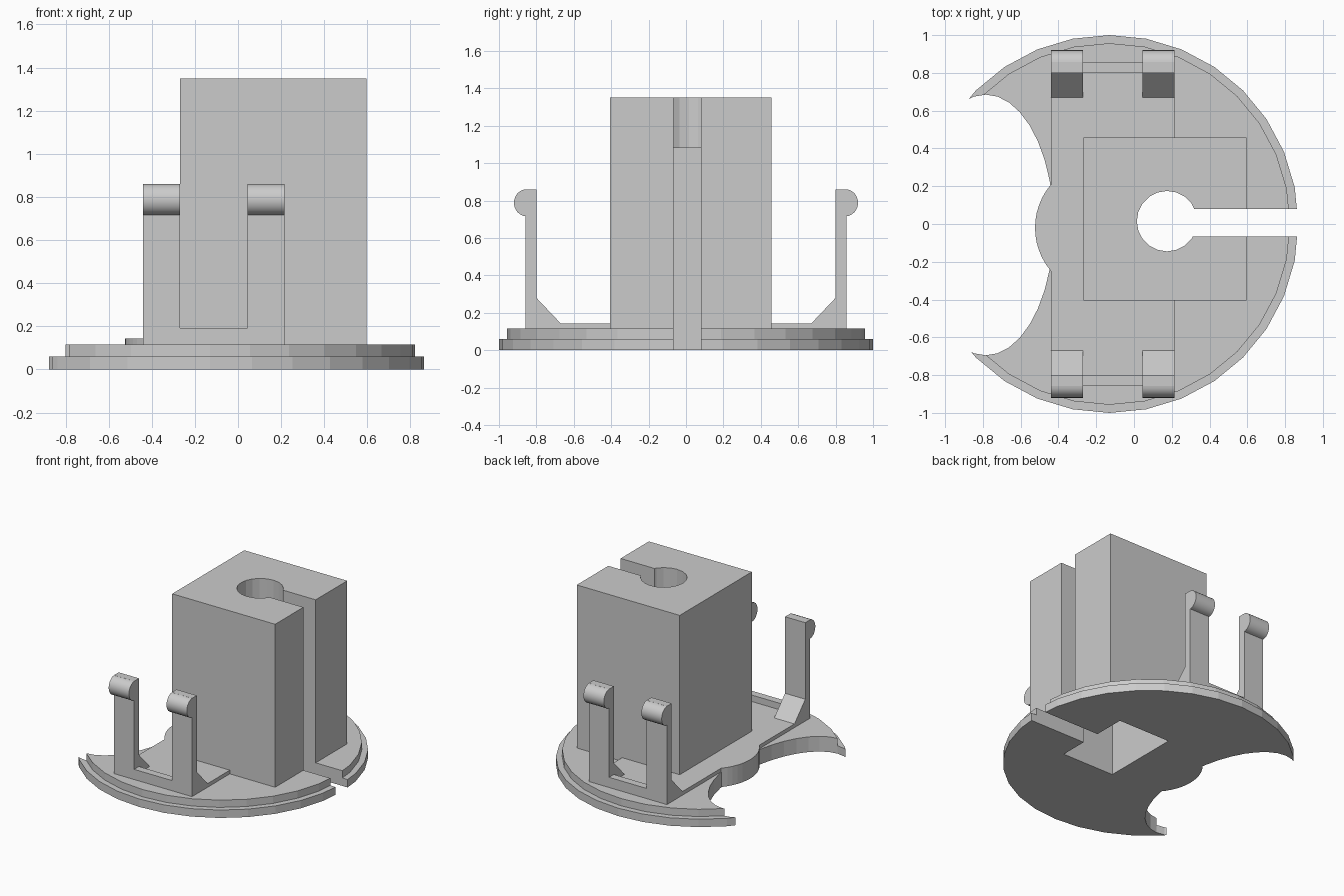
import bpy, bmesh
from math import sin, cos, pi, radians
from mathutils import Vector

cube = bpy.data.objects.get("Cube")
if cube:
    bpy.data.objects.remove(cube, do_unlink=True)

grey = bpy.data.materials.new("plain grey")
grey.use_nodes = True
grey.diffuse_color = (0.6, 0.6, 0.6, 1)
grey.node_tree.nodes["Principled BSDF"].inputs["Base Color"].default_value = (0.6, 0.6, 0.6, 1)


def prism(name, points, offset):
    """Extrude a closed 3D outline along an offset vector."""
    bm = bmesh.new()
    face = bm.faces.new([bm.verts.new(p) for p in points])
    top = bmesh.ops.extrude_face_region(bm, geom=[face])["geom"]
    verts = [g for g in top if isinstance(g, bmesh.types.BMVert)]
    bmesh.ops.translate(bm, verts=verts, vec=Vector(offset))
    bmesh.ops.recalc_face_normals(bm, faces=bm.faces)
    mesh = bpy.data.meshes.new(name)
    bm.to_mesh(mesh)
    bm.free()
    mesh.materials.append(grey)
    obj = bpy.data.objects.new(name, mesh)
    bpy.context.collection.objects.link(obj)
    return obj


def upright(name, outline, z0, z1):
    return prism(name, [(x, y, z0) for x, y in outline], (0, 0, z1 - z0))


def box(name, x0, x1, y0, y1, z0, z1):
    return upright(name, [(x0, y0), (x1, y0), (x1, y1), (x0, y1)], z0, z1)


def oval(cx, cy, rx, ry, sides):
    return [(cx + rx * cos(2 * pi * i / sides), cy + ry * sin(2 * pi * i / sides))
            for i in range(sides)]


def cut(obj, cutters):
    """Subtract the cutters and bake the result."""
    for c in cutters:
        mod = obj.modifiers.new("cut", "BOOLEAN")
        mod.operation, mod.solver, mod.object = "DIFFERENCE", "EXACT", c
    bpy.context.view_layer.update()
    graph = bpy.context.evaluated_depsgraph_get()
    mesh = bpy.data.meshes.new_from_object(obj.evaluated_get(graph))
    obj.modifiers.clear()
    obj.data = mesh


# Cutters: crescent bite, side slot, round bore and square cavity
bite = upright("bite_cutter", oval(-0.785, -0.005, 0.36, 0.69, 36), -0.1, 0.3)
slot = box("slot_cutter", 0.25, 1.2, -0.067, 0.08, -0.1, 1.6)
bore = upright("bore_cutter", oval(0.175, 0.015, 0.16, 0.16, 20), 0.9, 1.6)
cavity = box("cavity_cutter", -0.04, 0.395, -0.28, 0.32, -0.1, 1.08)

# Stepped base disc
lower = upright("base_rim", oval(-0.13, 0, 1, 1, 32), 0, 0.06)
upper = upright("base_step", oval(-0.13, 0, 0.957, 0.957, 32), 0.06, 0.115)
for tier in (lower, upper):
    cut(tier, [bite, slot, cavity])

# Rounded lobe between the crescent tips
arc = [radians(134 + 92 * i / 14) for i in range(15)]
lobe = [(-0.17 + 0.354 * cos(a), -0.02 + 0.354 * sin(a)) for a in arc]
upright("rounded_lobe", lobe, 0, 0.143)

# Raised plate carrying the clips
plate = box("clip_plate", -0.44, 0.215, -0.81, 0.81, 0.11, 0.143)
cut(plate, [slot, cavity])

# Hollow tower
tower = box("tower", -0.268, 0.595, -0.405, 0.458, 0.112, 1.35)
cut(tower, [slot, bore, cavity])

# Clips: post, gusset and rounded catch, mirrored front and back
for side, s in (("front", -1), ("back", 1)):
    box(side + "_cross_bar", -0.28, 0.05, *sorted((s * 0.8, s * 0.857)), 0.11, 0.192)
    for hand, x0 in (("right", -0.44), ("left", 0.045)):
        name = side + "_" + hand
        width = (0.17, 0, 0)
        post = [(0.857, 0.11), (0.857, 0.86), (0.8, 0.86), (0.8, 0.28), (0.67, 0.143), (0.67, 0.11)]
        prism(name + "_clip_post", [(x0, s * y, z) for y, z in post], width)
        round_end = [radians(-90 + 15 * i) for i in range(13)]
        catch = prism(name + "_clip_catch",
                      [(x0, s * (0.853 + 0.067 * cos(a)), 0.788 + 0.072 * sin(a)) for a in round_end],
                      width)
        for f in catch.data.polygons:
            f.use_smooth = abs(f.normal.x) < 0.5 and f.normal.y * s > 0.05
        for e in catch.data.edges:
            a, b = (catch.data.vertices[v].co for v in e.vertices)
            e.use_edge_sharp = abs(a.x - b.x) < 0.01

for c in (bite, slot, bore, cavity):
    bpy.data.objects.remove(c, do_unlink=True)
